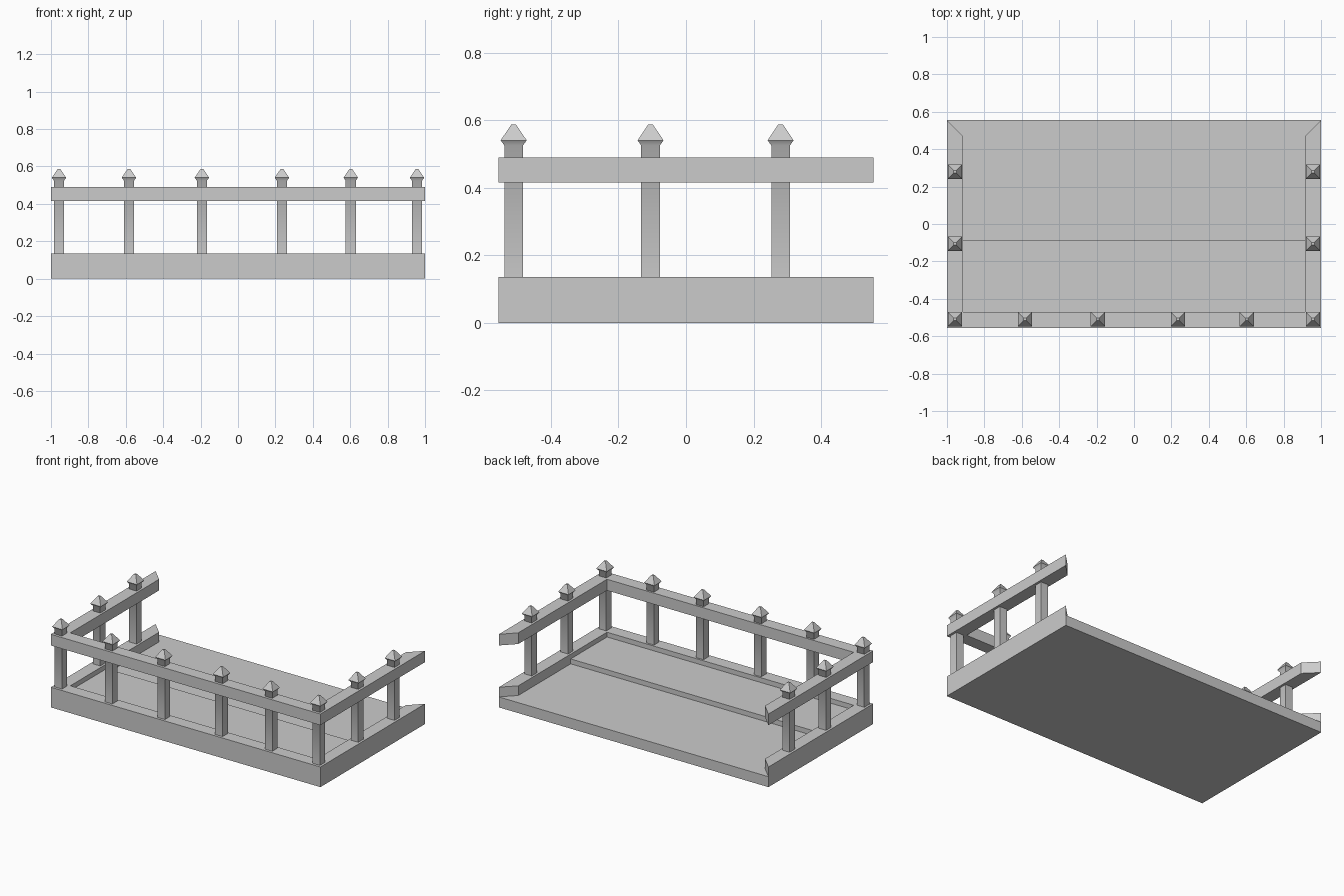
import bpy
import bmesh
from math import radians

cube = bpy.data.objects.get("Cube")
if cube:
    bpy.data.objects.remove(cube, do_unlink=True)

# Single stone colour
stone = bpy.data.materials.new("grey_stone")
stone.use_nodes = True
GREY = (0.6, 0.6, 0.6, 1)
stone.diffuse_color = GREY
stone.node_tree.nodes["Principled BSDF"].inputs["Base Color"].default_value = GREY

W, D, T = 1.0, 0.555, 0.085      # half width, half depth, beam thickness


def finish(name, bm):
    bmesh.ops.recalc_face_normals(bm, faces=bm.faces)
    mesh = bpy.data.meshes.new(name)
    bm.to_mesh(mesh)
    bm.free()
    mesh.materials.append(stone)
    obj = bpy.data.objects.new(name, mesh)
    bpy.context.collection.objects.link(obj)
    return obj


def extrude_outline(name, outline, z0, z1):
    bm = bmesh.new()
    face = bm.faces.new([bm.verts.new((x, y, z0)) for x, y in outline])
    up = bmesh.ops.extrude_face_region(bm, geom=[face], use_keep_orig=True)
    verts = [v for v in up["geom"] if isinstance(v, bmesh.types.BMVert)]
    bmesh.ops.translate(bm, verts=verts, vec=(0, 0, z1 - z0))
    return finish(name, bm)


def post(name, x, y):
    # Square shaft, flared collar and blunt pyramid cap
    rings = [(0.0275, 0.13), (0.0275, 0.525), (0.0385, 0.54), (0.007, 0.587)]
    bm = bmesh.new()
    loops = [[bm.verts.new((x + sx * r, y + sy * r, z))
              for sx, sy in ((-1, -1), (1, -1), (1, 1), (-1, 1))]
             for r, z in rings]
    for low, high in zip(loops, loops[1:]):
        for i in range(4):
            j = (i + 1) % 4
            bm.faces.new((low[i], low[j], high[j], high[i]))
    bm.faces.new(loops[0])
    bm.faces.new(loops[-1])
    return finish(name, bm)


# U-shaped border and rail with mitred back ends
u_shape = [(-W, D), (-W, -D), (W, -D), (W, D),
           (W - T, D - T), (W - T, T - D), (T - W, T - D), (T - W, D - T)]
extrude_outline("base_border", u_shape, 0, 0.135)
extrude_outline("hand_rail", u_shape, 0.415, 0.49)

# Floor slab with the raised front step; the back meets the mitred border ends
floor = [(T - W, -0.085), (W - T, -0.085), (W - T, D - T), (W, D),
         (-W, D), (T - W, D - T)]
extrude_outline("floor_back", floor, 0, 0.07)
step = [(T - W, T - D), (W - T, T - D), (W - T, -0.085), (T - W, -0.085)]
extrude_outline("floor_front", step, 0, 0.103)

# Posts along the front and both sides
spots = [(x, -0.51) for x in (-0.957, -0.583, -0.193, 0.235, 0.603, 0.957)]
spots += [(sx * 0.957, y) for sx in (-1, 1) for y in (-0.105, 0.28)]
posts = [post(f"post_{i + 1}", x, y) for i, (x, y) in enumerate(spots)]

bpy.ops.object.select_all(action="DESELECT")
for p in posts:
    p.select_set(True)
bpy.context.view_layer.objects.active = posts[0]
bpy.ops.object.shade_smooth_by_angle(angle=radians(45))
